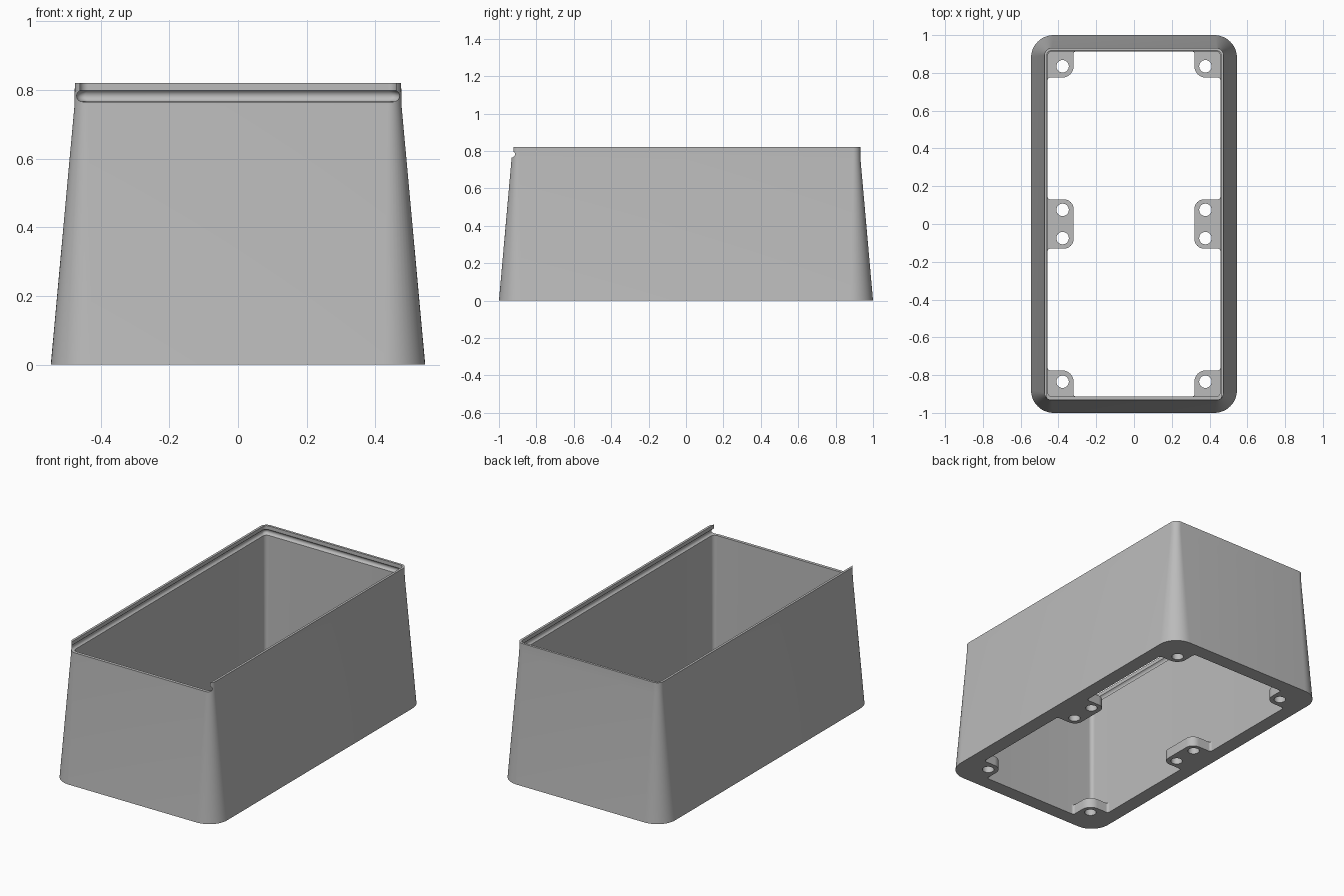
import bpy, bmesh, math

if "Cube" in bpy.data.objects:
    bpy.data.objects.remove(bpy.data.objects["Cube"])

grey = bpy.data.materials.new("light grey")
grey.diffuse_color = (0.5, 0.5, 0.5, 1)
grey.use_nodes = True
grey.node_tree.nodes["Principled BSDF"].inputs["Base Color"].default_value = grey.diffuse_color


def add_object(name, mesh):
    ob = bpy.data.objects.new(name, mesh)
    bpy.context.collection.objects.link(ob)
    return ob


def bake(ob):
    """Replace an object by its evaluated mesh (modifiers or curve fill applied)."""
    deps = bpy.context.evaluated_depsgraph_get()
    mesh = bpy.data.meshes.new_from_object(ob.evaluated_get(deps))
    name, loc = ob.name, ob.location.copy()
    bpy.data.objects.remove(ob)
    mesh.name = name
    new = add_object(name, mesh)
    new.location = loc
    return new


def finish(ob):
    ob.data.materials.clear()
    ob.data.materials.append(grey)
    bpy.ops.object.select_all(action='DESELECT')
    ob.select_set(True)
    bpy.context.view_layer.objects.active = ob
    bpy.ops.object.shade_smooth_by_angle(angle=math.radians(30))


def rounded(points, seg=8):
    """Round every corner (x, y, radius) of a polygon, radius 0 stays sharp."""
    out, n = [], len(points)
    for i, (x, y, r) in enumerate(points):
        if r == 0:
            out.append((x, y))
            continue
        px, py, _ = points[i - 1]
        nx, ny, _ = points[(i + 1) % n]
        la, lb = math.hypot(px - x, py - y), math.hypot(nx - x, ny - y)
        a = ((px - x) / la * r, (py - y) / la * r)
        b = ((nx - x) / lb * r, (ny - y) / lb * r)
        # right-angled corner: arc from the incoming to the outgoing side
        for k in range(seg + 1):
            t = math.pi / 2 * k / seg
            s, c = 1 - math.sin(t), 1 - math.cos(t)
            out.append((x + a[0] * s + b[0] * c, y + a[1] * s + b[1] * c))
    return out


# Shell: rings (half x, half y, corner radius, z) up the outside, down the inside
GZ, GR = 0.7825, 0.0175     # lid groove centre height and radius
rings = [(0.545, 1.0, 0.12, 0), (0.476, 0.933, 0.04, 0.755),
         (0.475, 0.932, 0.04, 0.82), (0.461, 0.918, 0.025, 0.82)]
for deg in (61, 40, 20, 0, -20, -40, -60, -75):
    d = GR * math.cos(math.radians(deg))
    rings.append((0.4525 + d, 0.9095 + d, 0.025,
                  GZ + GR * math.sin(math.radians(deg))))
rings.append((0.457, 0.914, 0.021, 0))

bm = bmesh.new()
loops = []
for hx, hy, r, z in rings:
    pts = rounded([(hx, hy, r), (-hx, hy, r), (-hx, -hy, r), (hx, -hy, r)], 12)
    loops.append([bm.verts.new((x, y, z)) for x, y in pts])
for i, low in enumerate(loops):
    high = loops[(i + 1) % len(loops)]
    for j in range(len(low)):
        k = (j + 1) % len(low)
        bm.faces.new((low[j], low[k], high[k], high[j]))
bmesh.ops.recalc_face_normals(bm, faces=bm.faces)
mesh = bpy.data.meshes.new("box_shell")
bm.to_mesh(mesh)
bm.free()
shell = add_object("box_shell", mesh)

# Lid opening through the front: slot with round ends, open to the top
half = [(0.4525 + 0.0172 * math.cos(math.radians(d)),
         GZ + 0.0172 * math.sin(math.radians(d))) for d in range(-90, 61, 15)]
half += [(0.4605, 0.7978), (0.4605, 0.9)]
outline = half + [(-x, z) for x, z in reversed(half)]
bm = bmesh.new()
face = bm.faces.new([bm.verts.new((x, -1.1, z)) for x, z in outline])
ext = bmesh.ops.extrude_face_region(bm, geom=[face])
bmesh.ops.translate(bm, vec=(0, 0.22, 0),
                    verts=[v for v in ext["geom"] if isinstance(v, bmesh.types.BMVert)])
bmesh.ops.recalc_face_normals(bm, faces=bm.faces)
mesh = bpy.data.meshes.new("slot_cutter")
bm.to_mesh(mesh)
bm.free()
cutter = add_object("slot_cutter", mesh)
cutter.hide_render = True
cut = shell.modifiers.new("lid slot", 'BOOLEAN')
cut.operation, cut.solver, cut.object = 'DIFFERENCE', 'EXACT', cutter
shell = bake(shell)
bpy.data.objects.remove(cutter)
finish(shell)


# Screw tabs: filled outlines with round holes, standing on the ground plane
def tab(name, outline, holes, sx, sy, thick=0.06):
    curve = bpy.data.curves.new(name, 'CURVE')
    curve.dimensions, curve.fill_mode = '2D', 'BOTH'
    curve.extrude = thick / 2
    circles = [[(hx + 0.033 * math.cos(a * math.pi / 12),
                 hy + 0.033 * math.sin(a * math.pi / 12)) for a in range(24)]
               for hx, hy in holes]
    for pts in [outline] + circles:
        sp = curve.splines.new('POLY')
        sp.points.add(len(pts) - 1)
        for p, (x, y) in zip(sp.points, pts):
            p.co = (x * sx, y * sy, 0, 1)
        sp.use_cyclic_u = True
    ob = add_object(name, curve)
    ob.location.z = thick / 2
    bpy.context.view_layer.update()
    ob = bake(ob)
    bm = bmesh.new()
    bm.from_mesh(ob.data)
    bmesh.ops.remove_doubles(bm, verts=bm.verts, dist=1e-5)
    bmesh.ops.recalc_face_normals(bm, faces=bm.faces)
    bm.to_mesh(ob.data)
    bm.free()
    finish(ob)


W, F = 0.457, 0.014         # inner wall and fillet where a tab meets it
corner = rounded([(0.465, 0.922, 0), (0.32 - F, 0.922, 0), (0.32 - F, 0.914, 0),
                  (0.32, 0.914, F), (0.32, 0.775, 0.06), (W, 0.775, F),
                  (W, 0.775 - F, 0), (0.465, 0.775 - F, 0)])
middle = rounded([(0.465, 0.13 + F, 0), (W, 0.13 + F, 0), (W, 0.13, F),
                  (0.32, 0.13, 0.05), (0.32, -0.13, 0.05), (W, -0.13, F),
                  (W, -0.13 - F, 0), (0.465, -0.13 - F, 0)])
for sx, side in ((-1, "left"), (1, "right")):
    tab(f"middle_tab_{side}", middle, [(0.378, 0.075), (0.378, -0.075)], sx, 1)
    for sy, end in ((-1, "front"), (1, "back")):
        tab(f"corner_tab_{end}_{side}", corner, [(0.378, 0.835)], sx, sy)
